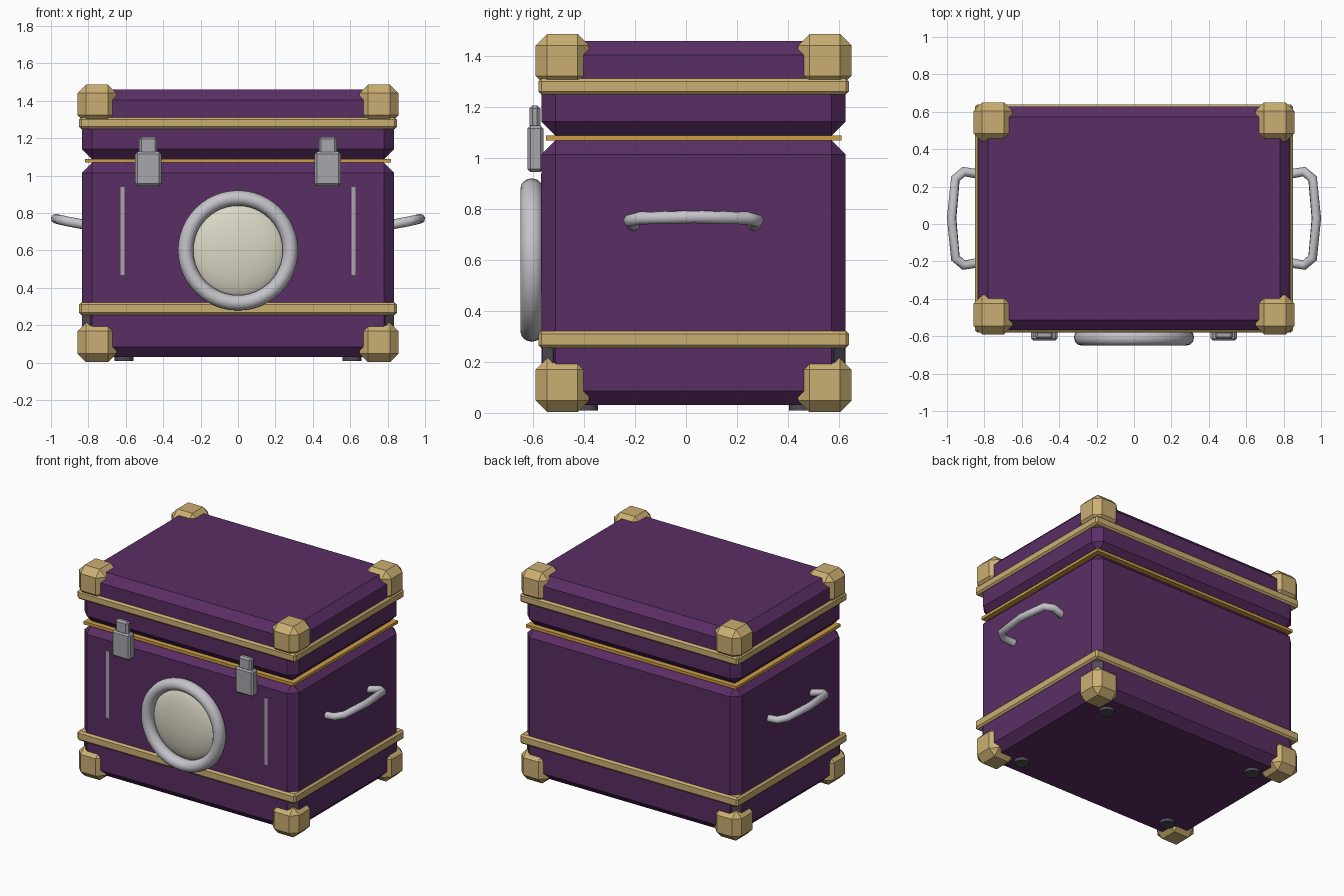
import bpy, bmesh, math
from mathutils import Matrix

if "Cube" in bpy.data.objects:
    bpy.data.objects.remove(bpy.data.objects["Cube"])

CY = 0.03  # centre of the case in y (front ornaments shift it back)


def mat(name, rgb):
    m = bpy.data.materials.new(name)
    m.diffuse_color = (*rgb, 1)
    m.use_nodes = True
    m.node_tree.nodes["Principled BSDF"].inputs["Base Color"].default_value = m.diffuse_color
    return m


PURPLE = mat("purple", (0.102, 0.027, 0.127))
GOLD = mat("pale gold", (0.60, 0.43, 0.17))
TRIM = mat("amber trim", (0.61, 0.34, 0.06))
CREAM = mat("cream", (0.71, 0.68, 0.56))
SILVER = mat("silver", (0.56, 0.55, 0.59))
STEEL = mat("steel grey", (0.39, 0.38, 0.41))
DARK = mat("dark grey", (0.085, 0.07, 0.095))


def finish(name, bm, m, smooth=False):
    me = bpy.data.meshes.new(name)
    bm.to_mesh(me)
    bm.free()
    me.materials.append(m)
    ob = bpy.data.objects.new(name, me)
    bpy.context.collection.objects.link(ob)
    for p in me.polygons:
        p.use_smooth = smooth
    return ob


def box(name, lo, hi, m, chamfer=0.0):
    bm = bmesh.new()
    size = [h - l for l, h in zip(lo, hi)]
    mid = [(h + l) / 2 for l, h in zip(lo, hi)]
    bmesh.ops.create_cube(bm, size=1, matrix=Matrix.Translation(mid) @ Matrix.Diagonal((*size, 1)))
    if chamfer:
        bmesh.ops.bevel(bm, geom=bm.edges[:], offset=chamfer, segments=1, affect='EDGES')
    return finish(name, bm, m)


def slab(name, hx, hy, z0, z1, m, chamfer=0.0):
    return box(name, (-hx, CY - hy, z0), (hx, CY + hy, z1), m, chamfer)


# case, lid and the trim in the seam
slab("case_body", 0.835, 0.597, 0.03, 1.07, PURPLE, 0.055)
slab("lid", 0.835, 0.597, 1.088, 1.46, PURPLE, 0.055)
slab("seam_trim", 0.818, 0.58, 1.069, 1.089, TRIM)

# gold bands
slab("lower_band", 0.85, 0.61, 0.255, 0.322, GOLD, 0.012)
slab("upper_band", 0.85, 0.61, 1.25, 1.312, GOLD, 0.012)

# corner guards, feet and the small posts behind the lower guards
for sx in (-1, 1):
    for sy in (-1, 1):
        tag = ("left" if sx < 0 else "right") + ("_front" if sy < 0 else "_back")
        xs = sorted((sx * 0.65, sx * 0.857))
        ys = sorted((CY + sy * 0.41, CY + sy * 0.62))
        for level, z0, z1 in (("lower", 0.003, 0.215), ("upper", 1.278, 1.487)):
            box(f"{level}_corner_{tag}", (xs[0], ys[0], z0), (xs[1], ys[1], z1), GOLD, 0.045)
        bm = bmesh.new()
        bmesh.ops.create_cone(bm, cap_ends=True, segments=16, radius1=0.05, radius2=0.05, depth=0.06,
                              matrix=Matrix.Translation((sx * 0.61, CY + sy * 0.425, 0.04)))
        finish(f"foot_{tag}", bm, DARK)
        bm = bmesh.new()
        turn = Matrix.Rotation(math.radians(45 * sx * sy), 4, 'Z')
        bmesh.ops.create_cube(bm, size=1, matrix=Matrix.Translation((sx * 0.808, CY + sy * 0.57, 0.215))
                              @ turn @ Matrix.Diagonal((0.008, 0.06, 0.09, 1)))
        finish(f"corner_post_{tag}", bm, DARK)

    side = "left" if sx < 0 else "right"
    # latches on the front
    cx = sx * 0.48
    box(f"latch_plate_{side}", (cx - 0.07, -0.623, 0.945), (cx + 0.07, -0.56, 1.128), STEEL, 0.012)
    box(f"latch_hook_{side}", (cx - 0.048, -0.615, 1.115), (cx + 0.048, -0.572, 1.207), STEEL, 0.012)
    # thin upright slits on the front
    box(f"front_slit_{side}", (sx * 0.617 - 0.01, -0.57, 0.47), (sx * 0.617 + 0.01, -0.565, 0.94), STEEL)

    # side handle: swept tube
    half = [(0.82, 0.235, 0.738), (0.91, 0.25, 0.755), (0.955, 0.212, 0.765)]
    path = half + [(0.975, 0.0, 0.77)] + [(x, -y, z) for x, y, z in reversed(half)]
    cu = bpy.data.curves.new(f"handle_{side}", 'CURVE')
    cu.dimensions = '3D'
    cu.bevel_depth = 0.026
    cu.bevel_resolution = 2
    sp = cu.splines.new('POLY')
    sp.points.add(len(path) - 1)
    for p, (x, y, z) in zip(sp.points, path):
        p.co = (sx * x, CY + y, z, 1)
    cu.materials.append(SILVER)
    ob = bpy.data.objects.new(f"handle_{side}", cu)
    bpy.context.collection.objects.link(ob)
    bpy.ops.object.select_all(action='DESELECT')
    ob.select_set(True)
    bpy.context.view_layer.objects.active = ob
    bpy.ops.object.convert(target='MESH')

# round window: ring and domed lens
bpy.ops.mesh.primitive_torus_add(major_segments=48, minor_segments=12, major_radius=0.28, minor_radius=0.041,
                                 location=(0, -0.606, 0.6), rotation=(math.pi / 2, 0, 0))
ring = bpy.context.object
ring.name = "window_ring"
ring.scale.z = 1.08
ring.data.materials.append(SILVER)
bpy.ops.object.shade_smooth()

bm = bmesh.new()
bmesh.ops.create_uvsphere(bm, u_segments=40, v_segments=24, radius=0.255,
                          matrix=Matrix.Translation((0, -0.565, 0.6)) @ Matrix.Diagonal((1, 0.27, 1, 1))
                          @ Matrix.Rotation(math.pi / 2, 4, 'X'))
finish("window_lens", bm, CREAM, True)
